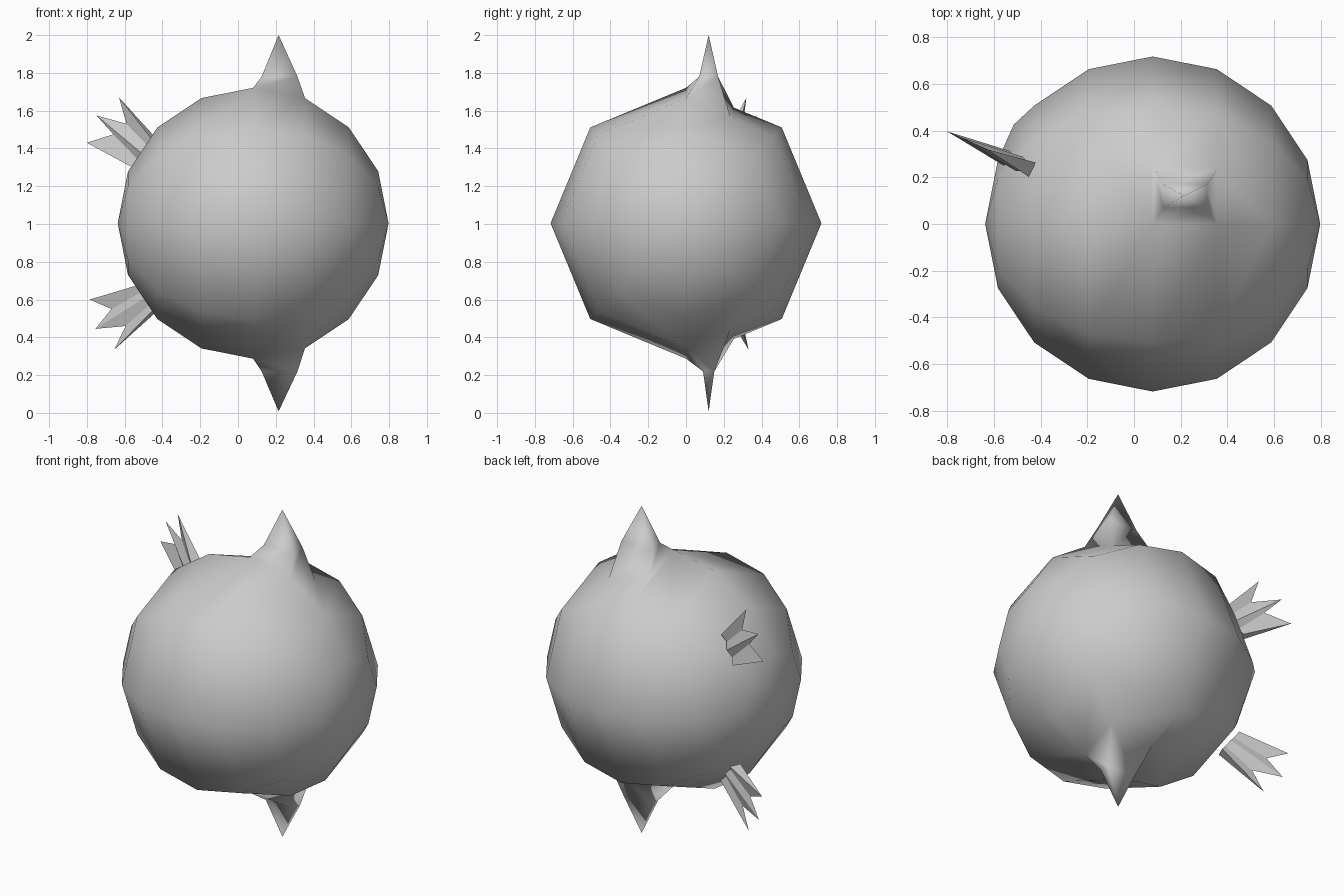
import bpy, bmesh, math
from mathutils import Vector, Matrix

if "Cube" in bpy.data.objects:
    bpy.data.objects.remove(bpy.data.objects["Cube"])

CENTRE = Vector((0.08, 0, 1.004))
RADIUS = 0.717


def finish(name, bm, smooth):
    bmesh.ops.recalc_face_normals(bm, faces=bm.faces)
    for f in bm.faces:
        f.smooth = smooth
    me = bpy.data.meshes.new(name)
    bm.to_mesh(me)
    bm.free()
    ob = bpy.data.objects.new(name, me)
    bpy.context.collection.objects.link(ob)
    return ob


def nearest(bm, p):
    return min(bm.verts, key=lambda v: (v.co - Vector(p)).length)


def split_edge(bm, a, b):
    """Add a vertex halfway between the vertices nearest to a and b."""
    va, vb = nearest(bm, a), nearest(bm, b)
    edge = next(e for e in va.link_edges if e.other_vert(va) == vb)
    return bmesh.utils.edge_split(edge, va, 0.5)[1]


def on_ring(k, turn):
    """Point on ring k (22.5 degree steps from +x), turned from the top to the back."""
    a, t = math.radians(22.5 * k), math.radians(turn)
    return CENTRE + RADIUS * Vector(
        (math.cos(a), math.sin(a) * math.sin(t), math.sin(a) * math.cos(t)))


def add_spike(bm, side, half_y, shoulder_z, tip_z):
    """Pull a four-sided spike out of half a body face; side 1 = top, -1 = bottom."""
    turns = (0, 45) if side > 0 else (180, 135)
    m1 = split_edge(bm, on_ring(4, turns[0]), on_ring(4, turns[1]))
    m2 = split_edge(bm, on_ring(3, turns[0]), on_ring(3, turns[1]))
    shared = next(f for f in m1.link_faces if f in list(m2.link_faces))
    bmesh.utils.face_split(shared, m1, m2)
    base = [nearest(bm, on_ring(4, turns[0])), nearest(bm, on_ring(3, turns[0])), m2, m1]
    face = next(f for f in m1.link_faces if set(f.verts) == set(base))
    bm.faces.remove(face)
    tip = bm.verts.new((0.215, 0.12, tip_z))
    ring = [bm.verts.new((x, 0.12 + s * half_y, shoulder_z))
            for x, s in ((0.125, -1), (0.315, -1), (0.315, 1), (0.125, 1))]
    for i in range(4):
        j = (i + 1) % 4
        bm.faces.new((base[i], base[j], ring[j], ring[i]))
        bm.faces.new((ring[i], ring[j], tip))


# round body with its poles on the x axis, plus the top and bottom spikes
bm = bmesh.new()
bmesh.ops.create_uvsphere(bm, u_segments=8, v_segments=8, radius=RADIUS)
bmesh.ops.transform(bm, verts=bm.verts,
                    matrix=Matrix.Translation(CENTRE) @ Matrix.Rotation(math.pi / 2, 4, 'Y'))
add_spike(bm, 1, 0.05, 1.78, 2.0)
add_spike(bm, -1, 0.03, 0.22, 0.008)
# slight bulge behind the fins
split_edge(bm, on_ring(7, 90), on_ring(6, 90)).co = (-0.515, 0.425, 1.004)
finish("round_body", bm, True)


def fin(name, base, outer):
    """Pleated fin: thick base row, thin zigzag outer edge, lying in a slanted plane."""
    bm = bmesh.new()
    normal = Vector((0.43, 0.9, 0))

    def point(p, t):
        x, z = p
        return bm.verts.new(Vector((x, 0.23 - 0.45 * (x + 0.43), z)) + normal * t)

    rim = [point(p, 0) for p in outer]
    n = len(outer) - 1
    a, b = Vector(base[0]), Vector(base[1])
    rows = [[point(a.lerp(b, i / n), s * (0.034 if i % 2 == 0 else 0.016))
             for i in range(n + 1)] for s in (1, -1)]
    for row in rows:
        for i in range(n):
            bm.faces.new((row[i], row[i + 1], rim[i + 1], rim[i]))
    for i in range(n):
        bm.faces.new((rows[0][i], rows[0][i + 1], rows[1][i + 1], rows[1][i]))
    for i in (0, n):
        bm.faces.new((rows[0][i], rows[1][i], rim[i]))
    finish(name, bm, False)


# paired three-pointed fins
fin("upper_fin", ((-0.435, 1.44), (-0.545, 1.30)),
    ((-0.63, 1.67), (-0.59, 1.53), (-0.75, 1.575), (-0.66, 1.475), (-0.8, 1.43)))
fin("lower_fin", ((-0.43, 0.55), (-0.52, 0.675)),
    ((-0.655, 0.335), (-0.595, 0.46), (-0.755, 0.445), (-0.67, 0.55), (-0.785, 0.60)))
